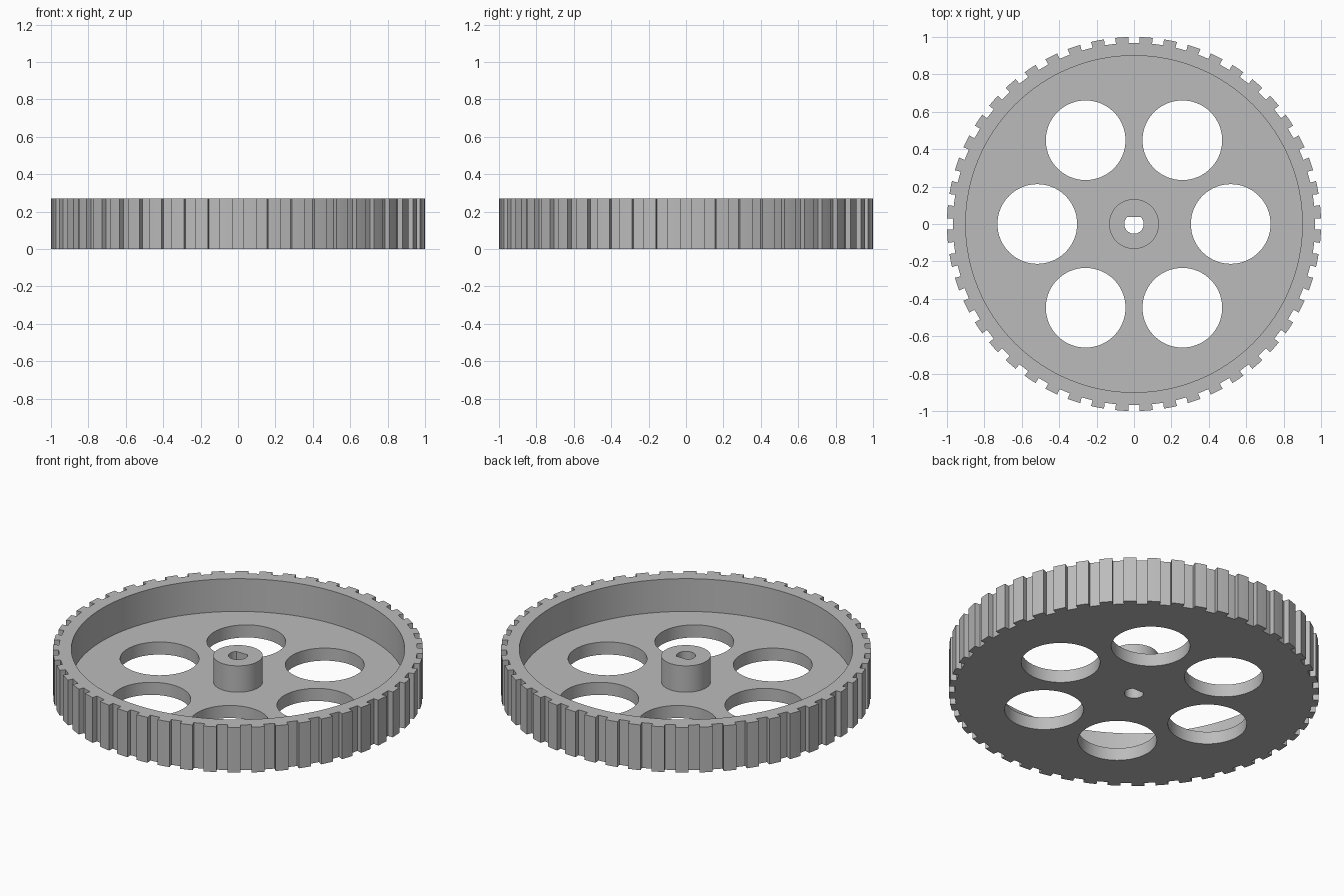
import bpy
import bmesh
from math import cos, sin, pi, sqrt, tau, radians

TEETH = 48
HEIGHT = 0.27
FLOOR = 0.075
HUB_TOP = 0.232

default = bpy.data.objects.get("Cube")
if default:
    bpy.data.objects.remove(default, do_unlink=True)

grey = bpy.data.materials.new("light grey")
grey.use_nodes = True
colour = (0.5, 0.5, 0.5, 1)
grey.diffuse_color = colour
grey.node_tree.nodes["Principled BSDF"].inputs["Base Color"].default_value = colour


def prism(name, outline, z0, z1):
    """Extrude a closed counter-clockwise outline from z0 to z1."""
    bm = bmesh.new()
    base = bm.faces.new([bm.verts.new((x, y, z0)) for x, y in outline])
    walls = bmesh.ops.extrude_face_region(bm, geom=[base], use_keep_orig=True)
    top = [g for g in walls["geom"] if isinstance(g, bmesh.types.BMVert)]
    bmesh.ops.translate(bm, verts=top, vec=(0, 0, z1 - z0))
    bmesh.ops.recalc_face_normals(bm, faces=bm.faces)
    mesh = bpy.data.meshes.new(name)
    bm.to_mesh(mesh)
    bm.free()
    mesh.materials.append(grey)
    obj = bpy.data.objects.new(name, mesh)
    bpy.context.collection.objects.link(obj)
    return obj


def circle(radius, count, cx=0, cy=0):
    return [(cx + radius * cos(tau * i / count), cy + radius * sin(tau * i / count))
            for i in range(count)]


def toothed_outline(root=0.968, half_slot=0.03, steps=3):
    """Parallel-sided slots cut into a unit circle, first slot on +x."""
    pitch = tau / TEETH
    slot = [(root, -half_slot), (root, half_slot)]
    tip = [half_slot + (pitch - 2 * half_slot) * i / steps for i in range(steps + 1)]
    unit = slot + [(cos(a), sin(a)) for a in tip]
    return [(x * cos(k * pitch) - y * sin(k * pitch), x * sin(k * pitch) + y * cos(k * pitch))
            for k in range(TEETH) for x, y in unit]


def combine(target, tool, operation):
    mod = target.modifiers.new("combine", 'BOOLEAN')
    mod.operation = operation
    mod.solver = 'EXACT'
    mod.object = tool
    bpy.context.view_layer.objects.active = target
    bpy.ops.object.modifier_apply(modifier=mod.name)
    bpy.data.objects.remove(tool, do_unlink=True)


# Toothed disc with a deep recess inside the rim
wheel = prism("toothed_wheel", toothed_outline(), 0, HEIGHT)
combine(wheel, prism("recess", circle(0.9, 128), FLOOR, HEIGHT + 0.1), 'DIFFERENCE')

# Central hub
combine(wheel, prism("hub", circle(0.133, 64), FLOOR / 2, HUB_TOP), 'UNION')

# Six round lightening holes
for i in range(6):
    a = i * pi / 3
    hole = circle(0.213, 64, 0.517 * cos(a), 0.517 * sin(a))
    combine(wheel, prism("lightening_hole", hole, -0.1, HEIGHT), 'DIFFERENCE')

# D-shaped shaft bore, flat towards the back
bore_radius, flat = 0.052, 0.037
edge = sqrt(bore_radius ** 2 - flat ** 2)
bore = [p for p in circle(bore_radius, 48) if p[1] < flat - 0.001]
split = next(i for i, p in enumerate(bore) if p[0] < 0)
bore[split:split] = [(edge, flat), (-edge, flat)]
combine(wheel, prism("shaft_bore", bore, -0.1, HEIGHT), 'DIFFERENCE')

# Smooth round walls, crisp edges elsewhere
bpy.ops.object.select_all(action='DESELECT')
wheel.select_set(True)
bpy.context.view_layer.objects.active = wheel
bpy.ops.object.shade_smooth_by_angle(angle=radians(25))
